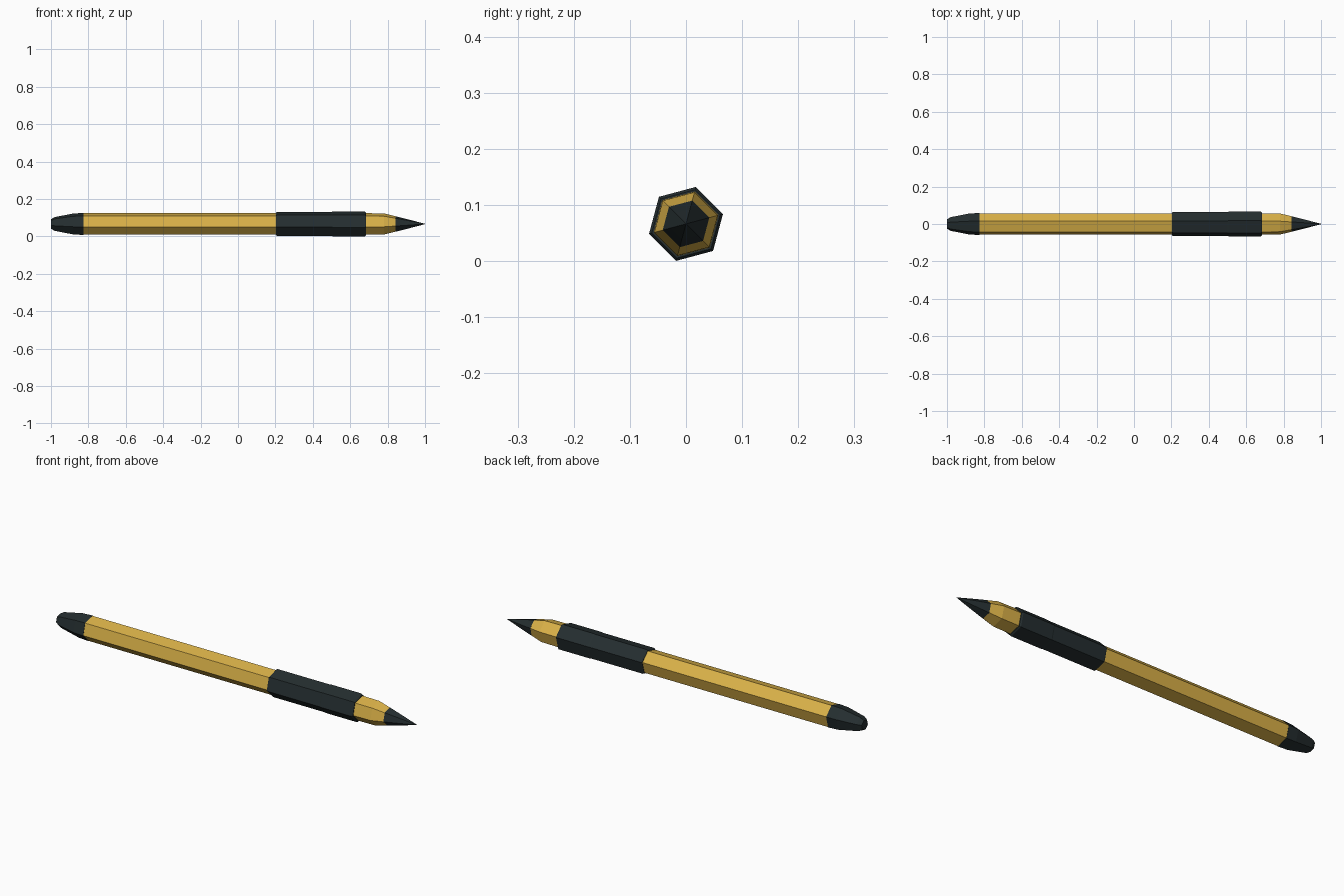
import bpy, bmesh, math

if "Cube" in bpy.data.objects:
    bpy.data.objects.remove(bpy.data.objects["Cube"])

AXIS_Z = 0.0662


def material(name, rgb):
    m = bpy.data.materials.new(name)
    m.diffuse_color = (*rgb, 1)
    m.use_nodes = True
    m.node_tree.nodes["Principled BSDF"].inputs["Base Color"].default_value = m.diffuse_color
    return m


gold = material("gold", (0.70, 0.44, 0.065))
dark = material("charcoal", (0.018, 0.027, 0.029))


def hex_part(name, profile, mat):
    """Six-sided lathe along x from (x, radius) pairs, closed at both ends."""
    bm = bmesh.new()
    rings = []
    for x, r in profile:
        rings.append([bm.verts.new((x, r * math.cos(a), AXIS_Z + r * math.sin(a)))
                      for a in (math.radians(15 + 60 * k) for k in range(6))])
    for a, b in zip(rings, rings[1:]):
        for k in range(6):
            j = (k + 1) % 6
            bm.faces.new((a[k], a[j], b[j], b[k]))
    bm.faces.new(rings[0])
    bm.faces.new(rings[-1])
    bmesh.ops.recalc_face_normals(bm, faces=bm.faces)
    me = bpy.data.meshes.new(name)
    bm.to_mesh(me)
    bm.free()
    me.materials.append(mat)
    bpy.context.collection.objects.link(bpy.data.objects.new(name, me))


# Barrel, running under the grip
hex_part("barrel", [(-0.825, 0.0595), (0.70, 0.0595), (0.78, 0.0585), (0.845, 0.042)], gold)
# Rounded rear cap
hex_part("end_cap", [(-1.0, 0.026), (-0.98, 0.038), (-0.88, 0.058), (-0.825, 0.061)], dark)
# Grip sleeve with a slightly thicker front section
hex_part("grip_rear", [(0.203, 0.062), (0.209, 0.0665), (0.505, 0.0665)], dark)
hex_part("grip_front", [(0.50, 0.0665), (0.506, 0.0682), (0.678, 0.0682), (0.685, 0.063)], dark)
# Writing point
hex_part("point", [(0.842, 0.043), (0.90, 0.028), (0.985, 0.005), (1.0, 0.001)], dark)
